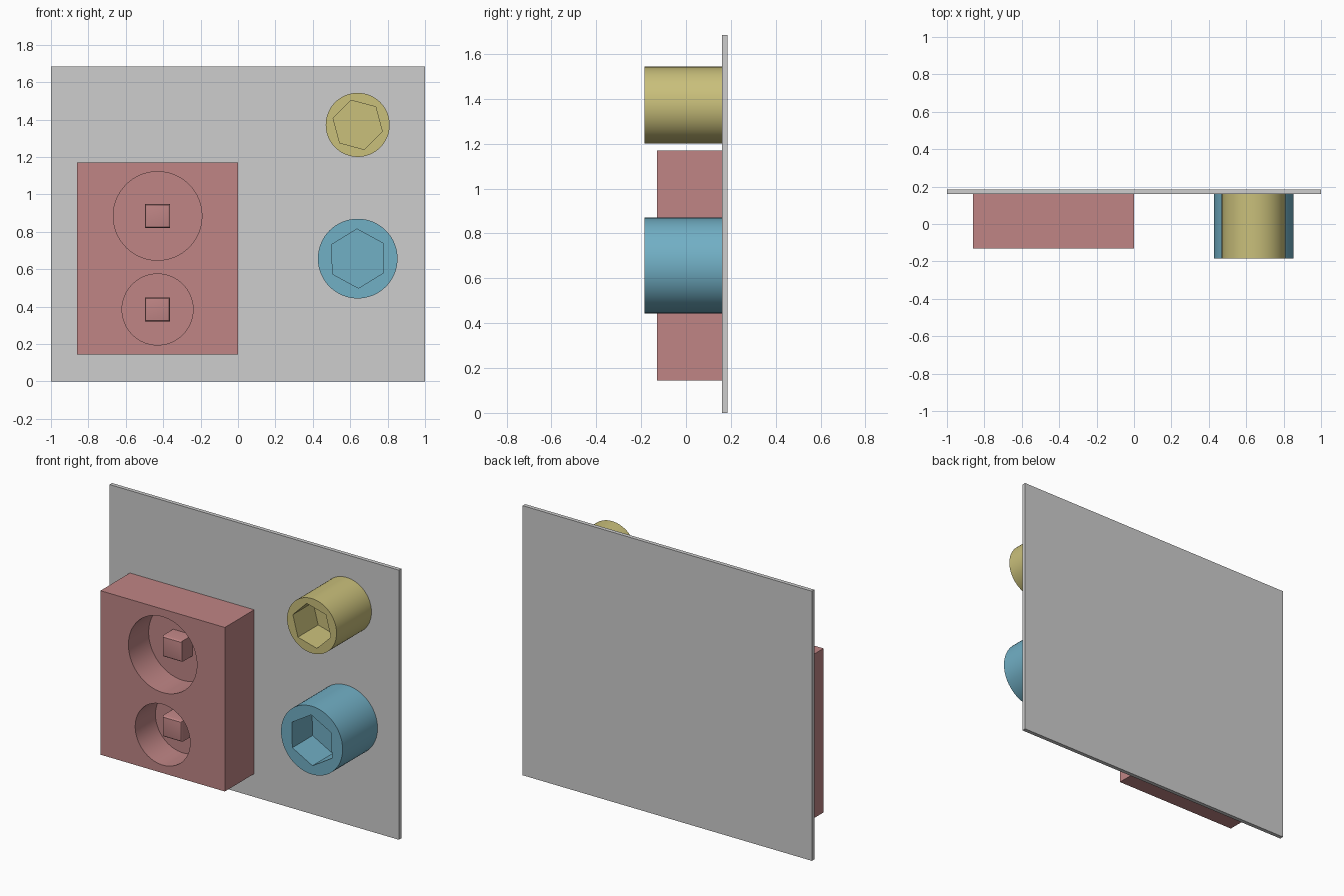
import bpy
import bmesh
from math import radians, pi
from mathutils import Matrix, Vector

if "Cube" in bpy.data.objects:
    bpy.data.objects.remove(bpy.data.objects["Cube"], do_unlink=True)


def material(name, srgb):
    color = [(c / 255) ** 2.2 for c in srgb] + [1]
    mat = bpy.data.materials.new(name)
    mat.use_nodes = True
    mat.diffuse_color = color
    mat.node_tree.nodes["Principled BSDF"].inputs["Base Color"].default_value = color
    return mat


grey = material("grey", (204, 204, 204))
red = material("dusty red", (190, 132, 132))
yellow = material("mustard yellow", (200, 190, 122))
blue = material("soft blue", (113, 174, 196))

PANEL = 0.16   # y of the panel's front surface
DEPTH = 0.2    # depth of every recess


def make_object(name, bm, mat):
    mesh = bpy.data.meshes.new(name)
    bm.to_mesh(mesh)
    bm.free()
    mesh.materials.append(mat)
    obj = bpy.data.objects.new(name, mesh)
    bpy.context.collection.objects.link(obj)
    return obj


def box(name, low, high, mat, bevel=0):
    low, high = Vector(low), Vector(high)
    bm = bmesh.new()
    bmesh.ops.create_cube(bm, size=1, matrix=Matrix.Translation((low + high) / 2)
                          @ Matrix.Diagonal((*(high - low), 1)))
    if bevel:
        # round the edges of the front face only
        front = [e for e in bm.edges if all(v.co.y < low.y + 1e-5 for v in e.verts)]
        bmesh.ops.bevel(bm, geom=front, offset=bevel, segments=3,
                        profile=0.5, affect='EDGES')
    return make_object(name, bm, mat)


def prism(name, x, z, radius, front, back, sides, mat, turn=0):
    bm = bmesh.new()
    place = (Matrix.Translation((x, (front + back) / 2, z))
             @ Matrix.Rotation(pi / 2, 4, 'X') @ Matrix.Rotation(radians(turn), 4, 'Z'))
    bmesh.ops.create_cone(bm, cap_ends=True, segments=sides, radius1=radius,
                          radius2=radius, depth=back - front, matrix=place)
    return make_object(name, bm, mat)


def activate(obj):
    bpy.ops.object.select_all(action='DESELECT')
    obj.select_set(True)
    bpy.context.view_layer.objects.active = obj


def cut(obj, cutter):
    activate(obj)
    mod = obj.modifiers.new("recess", 'BOOLEAN')
    mod.operation = 'DIFFERENCE'
    mod.solver = 'EXACT'
    mod.object = cutter
    bpy.ops.object.modifier_apply(modifier=mod.name)
    bpy.data.objects.remove(cutter, do_unlink=True)


def smooth(obj):
    activate(obj)
    bpy.ops.object.shade_smooth_by_angle(angle=radians(30))


# Backing panel
box("back_panel", (-1, PANEL, 0), (1, 0.185, 1.685), grey)

# Block with two round recesses, each holding a square peg
block_front = -0.13
block = box("socket_block", (-0.86, block_front, 0.145), (0, PANEL, 1.17), red)
for label, z, radius in (("upper", 0.885, 0.237), ("lower", 0.385, 0.19)):
    cut(block, prism("recess_cutter", -0.43, z, radius, block_front - 0.1,
                     block_front + DEPTH, 64, red))
    peg = box(label + "_peg", (-0.4975, -0.04, z - 0.065),
              (-0.3625, block_front + DEPTH + 0.005, z + 0.065), red, bevel=0.013)
    smooth(peg)
smooth(block)

# Round knobs with hexagonal sockets
knob_front = -0.185
for name, z, radius, hex_radius, turn, mat in (
        ("upper_knob", 1.372, 0.171, 0.136, 15, yellow),
        ("lower_knob", 0.657, 0.213, 0.158, 1.5, blue)):
    knob = prism(name, 0.64, z, radius, knob_front, PANEL, 64, mat)
    cut(knob, prism("hex_cutter", 0.64, z, hex_radius, knob_front - 0.1,
                    knob_front + DEPTH, 6, mat, turn))
    smooth(knob)
